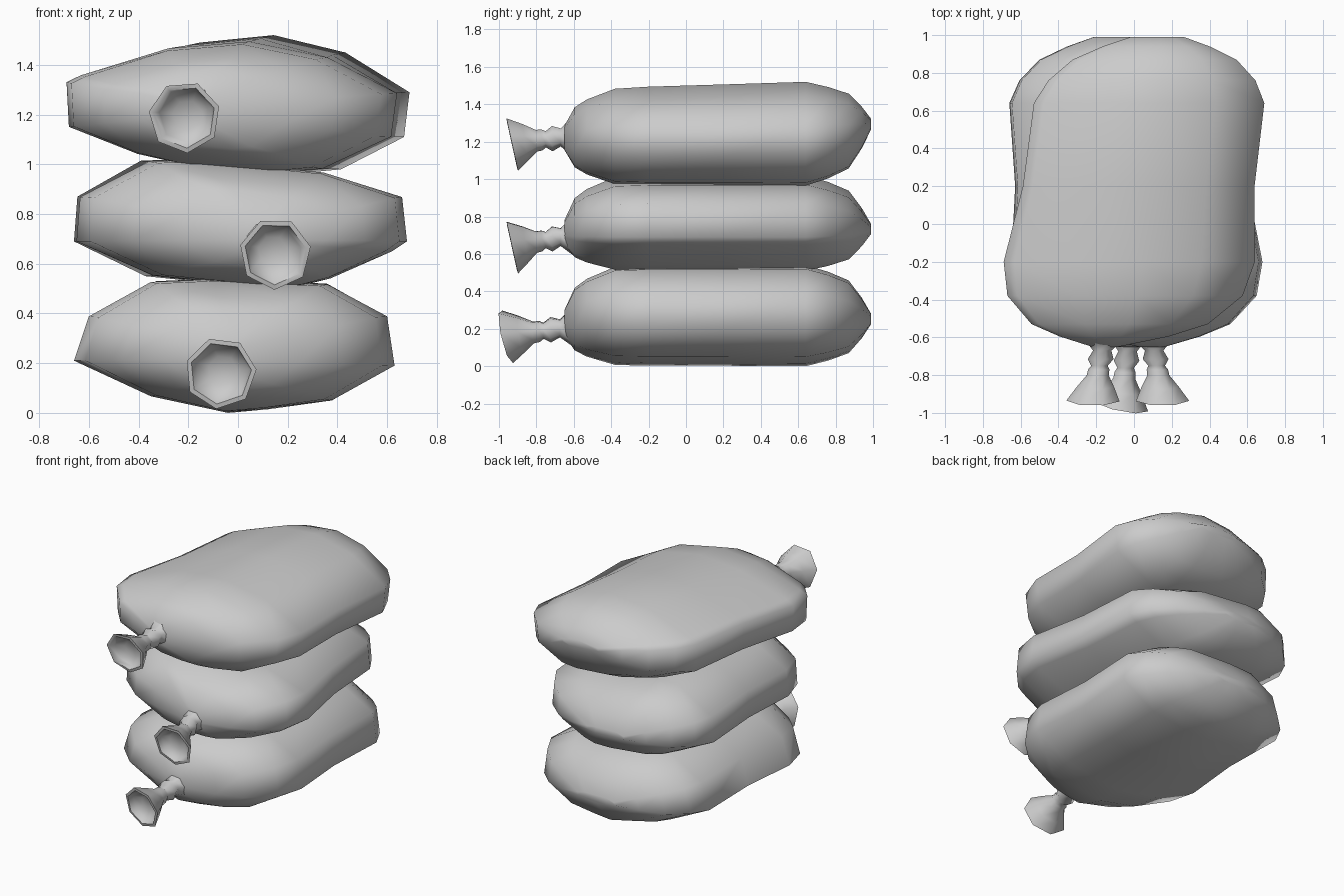
import bpy, bmesh, math
from mathutils import Vector

if "Cube" in bpy.data.objects:
    bpy.data.objects.remove(bpy.data.objects["Cube"])

mat = bpy.data.materials.new("plain_grey")
mat.use_nodes = True
grey = (0.6, 0.6, 0.6, 1)
mat.diffuse_color = grey
mat.node_tree.nodes["Principled BSDF"].inputs["Base Color"].default_value = grey


def loft(name, rings, angle):
    """Skin a list of equal-length point rings and cap both ends."""
    bm = bmesh.new()
    loops = [[bm.verts.new(p) for p in ring] for ring in rings]
    n = len(loops[0])
    for a, b in zip(loops, loops[1:]):
        for i in range(n):
            j = (i + 1) % n
            bm.faces.new((a[i], a[j], b[j], b[i]))
    bm.faces.new(loops[0])
    bm.faces.new(loops[-1])
    bmesh.ops.recalc_face_normals(bm, faces=bm.faces)
    mesh = bpy.data.meshes.new(name)
    bm.to_mesh(mesh)
    bm.free()
    mesh.materials.append(mat)
    obj = bpy.data.objects.new(name, mesh)
    bpy.context.collection.objects.link(obj)
    bpy.ops.object.select_all(action="DESELECT")
    obj.select_set(True)
    bpy.context.view_layer.objects.active = obj
    bpy.ops.object.shade_smooth_by_angle(angle=math.radians(angle))


# Lengthwise stations of a sack: y, width scale, height scale
STATIONS = [(-0.65, 0.1, 0.25), (-0.595, 0.42, 0.62), (-0.53, 0.68, 0.77),
            (-0.38, 0.92, 0.97), (-0.2, 1, 0.99), (0.2, 0.96, 0.99),
            (0.64, 1, 1), (0.76, 0.91, 0.88), (0.87, 0.73, 0.72),
            (0.94, 0.48, 0.4), (0.99, 0.24, 0.1)]


def sack(name, section, z_front, z_back, front, back, tie_x, drop):
    """front and back give the (left, right) reach in x at those ends;
    drop lowers the upper side toward the front."""
    xs = [x for x, z in section]
    lo, hi = min(xs), max(xs)
    rings = []
    for k, (y, sx, sz) in enumerate(STATIONS):
        t = (y + 0.2) / 0.84
        zc = z_front + (z_back - z_front) * (y + 0.65) / 1.64
        left = front[0] + (back[0] - front[0]) * t
        right = front[1] + (back[1] - front[1]) * t
        mid, width = (left + right) / 2, right - left
        pull = (0.9, 0.35, 0.1)[k] if k < 3 else 0
        cx = mid + (tie_x - mid) * pull
        roof = 1 - drop * max(0, 0.64 - y)
        rings.append([(cx + ((x - lo) / (hi - lo) - 0.5) * width * sx, y,
                       zc + (z - zc) * sz * (roof if z > zc else 1))
                      for x, z in section])
    loft(name, rings, 80)


# Gathered neck: y, radius, share of the mouth tilt
NECK = [(-0.57, 0.13, 0), (-0.63, 0.088, 0), (-0.67, 0.05, 0),
        (-0.715, 0.07, 0.1), (-0.75, 0.045, 0.1), (-0.77, 0.058, 0.2),
        (-0.8, 0.06, 0.3), (-0.86, 0.102, 0.7), (-0.93, 0.145, 1),
        (-0.932, 0.125, 1), (-0.9, 0.108, 0.9), (-0.87, 0.06, 0.7)]


def neck(name, start, mouth, offset, turn, yaw):
    rings = []
    for y, r, tilt in NECK:
        t = max(0, min(1, (-y - 0.63) / 0.3))
        c = Vector(start).lerp(Vector(mouth), t)
        ring = []
        for i in range(7):
            a = math.tau * i / 7 + turn
            dx, dz = r * math.cos(a), r * math.sin(a)
            lean = tilt * (0.22 * dz + yaw * dx)
            ring.append((c.x + dx, y + offset * t - lean, c.y + dz))
        rings.append(ring)
    loft(name, rings, 65)


# Three sagging sacks, each with its own outline
top = [(-0.70, 1.34), (-0.69, 1.15), (-0.40, 1.04), (-0.17, 0.99),
       (0.20, 0.965), (0.38, 0.98), (0.67, 1.11), (0.695, 1.29),
       (0.40, 1.45), (0.07, 1.52), (-0.27, 1.49), (-0.64, 1.37)]
middle = [(-0.65, 0.87), (-0.665, 0.69), (-0.35, 0.55), (0.07, 0.51),
          (0.25, 0.51), (0.37, 0.54), (0.62, 0.65), (0.68, 0.69),
          (0.66, 0.87), (0.34, 0.97), (-0.20, 1.02), (-0.37, 1.015)]
bottom = [(-0.60, 0.39), (-0.66, 0.21), (-0.35, 0.065), (-0.05, 0),
          (0.12, 0.015), (0.38, 0.05), (0.63, 0.19), (0.60, 0.39),
          (0.36, 0.52), (-0.10, 0.54), (-0.35, 0.53)]
sack("top_sack", top, 1.22, 1.3, (-0.69, 0.64), (-0.53, 0.69), -0.16, 0.1)
sack("middle_sack", middle, 0.70, 0.73, (-0.65, 0.68), (-0.66, 0.57), 0.1, 0)
sack("bottom_sack", bottom, 0.22, 0.25, (-0.66, 0.63), (-0.63, 0.62), -0.04, 0)

# Tied necks with flared open mouths
neck("top_neck", (-0.16, 1.23), (-0.215, 1.19), 0, 0.3, 0)
neck("middle_neck", (0.10, 0.70), (0.15, 0.64), 0, 0.2, 0)
neck("bottom_neck", (-0.03, 0.21), (-0.07, 0.16), -0.03, 0.1, 0.2)
